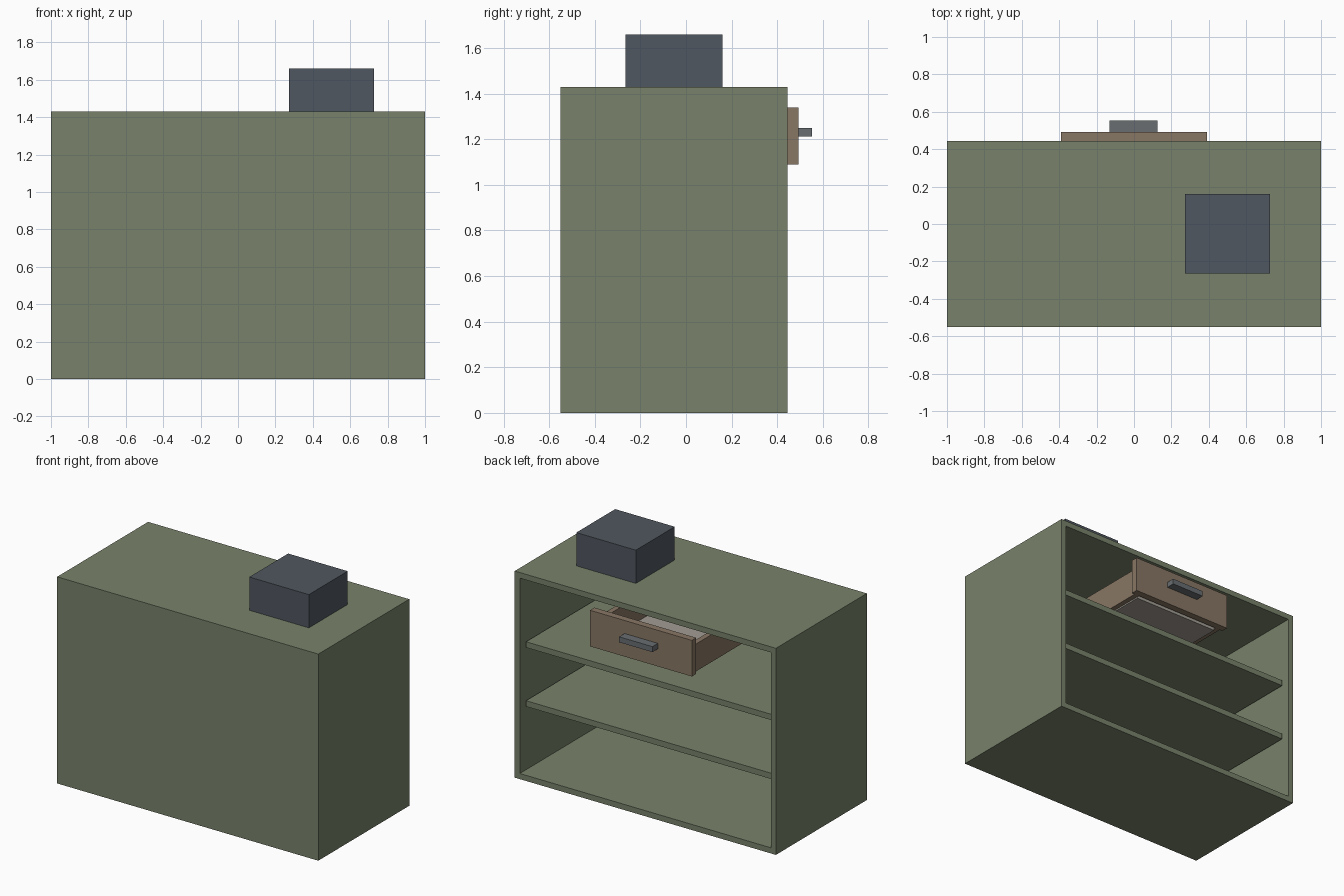
import bpy, bmesh

if "Cube" in bpy.data.objects:
    bpy.data.objects.remove(bpy.data.objects["Cube"])


def material(name, rgb):
    m = bpy.data.materials.new(name)
    m.diffuse_color = (*rgb, 1)
    m.use_nodes = True
    m.node_tree.nodes["Principled BSDF"].inputs["Base Color"].default_value = m.diffuse_color
    return m


GREEN = material("olive_paint", (0.19, 0.225, 0.145))
BROWN = material("brown_wood", (0.25, 0.185, 0.13))
PALE = material("pale_board", (0.36, 0.33, 0.29))
STEEL = material("grey_metal", (0.14, 0.155, 0.165))
SLATE = material("slate", (0.08, 0.095, 0.115))


def box(name, x, y, z, mat):
    """Box from (min, max) ranges on each axis."""
    bm = bmesh.new()
    bmesh.ops.create_cube(bm, size=1)
    for v in bm.verts:
        v.co = [r[0] if c < 0 else r[1] for c, r in zip(v.co, (x, y, z))]
    me = bpy.data.meshes.new(name)
    bm.to_mesh(me)
    bm.free()
    me.materials.append(mat)
    ob = bpy.data.objects.new(name, me)
    bpy.context.collection.objects.link(ob)
    return ob


W, H, T = 1.0, 1.43, 0.055      # half width, height, board thickness
Y0, Y1 = -0.55, 0.445           # closed side, open side
IN = W - T

# Cabinet shell: a solid block with its open side inset and pushed in
shell = box("cabinet_shell", (-W, W), (Y0, Y1), (0, H), GREEN)
bm = bmesh.new()
bm.from_mesh(shell.data)
bm.normal_update()
face = max(bm.faces, key=lambda f: f.calc_center_median().y)
bmesh.ops.inset_region(bm, faces=[face], thickness=T)
cavity = bmesh.ops.extrude_discrete_faces(bm, faces=[face])["faces"][0]
for v in cavity.verts:
    v.co.y = Y0 + T
bmesh.ops.recalc_face_normals(bm, faces=bm.faces)
bm.to_mesh(shell.data)
bm.free()

# Shelves, set back slightly from the opening
for name, z in (("lower_shelf", 0.51), ("upper_shelf", 0.918)):
    box(name, (-IN, IN), (Y0 + T, 0.40), (z - 0.02, z + 0.02), GREEN)

# Drawer: front panel, handle, two sides, back and bottom
box("drawer_front", (-0.39, 0.39), (Y1, 0.493), (1.09, 1.34), BROWN)
box("drawer_handle", (-0.13, 0.125), (0.493, 0.553), (1.212, 1.25), STEEL)
for name, x in (("drawer_side_left", -0.35), ("drawer_side_right", 0.35)):
    box(name, (x - 0.018, x + 0.018), (-0.35, Y1), (1.09, 1.28), BROWN)
box("drawer_back", (-0.332, 0.332), (-0.35, -0.314), (1.09, 1.28), BROWN)
box("drawer_bottom", (-0.332, 0.332), (-0.314, 0.43), (1.08, 1.11), PALE)

# Block standing on the cabinet top
box("top_block", (0.272, 0.728), (-0.265, 0.16), (H, 1.66), SLATE)
